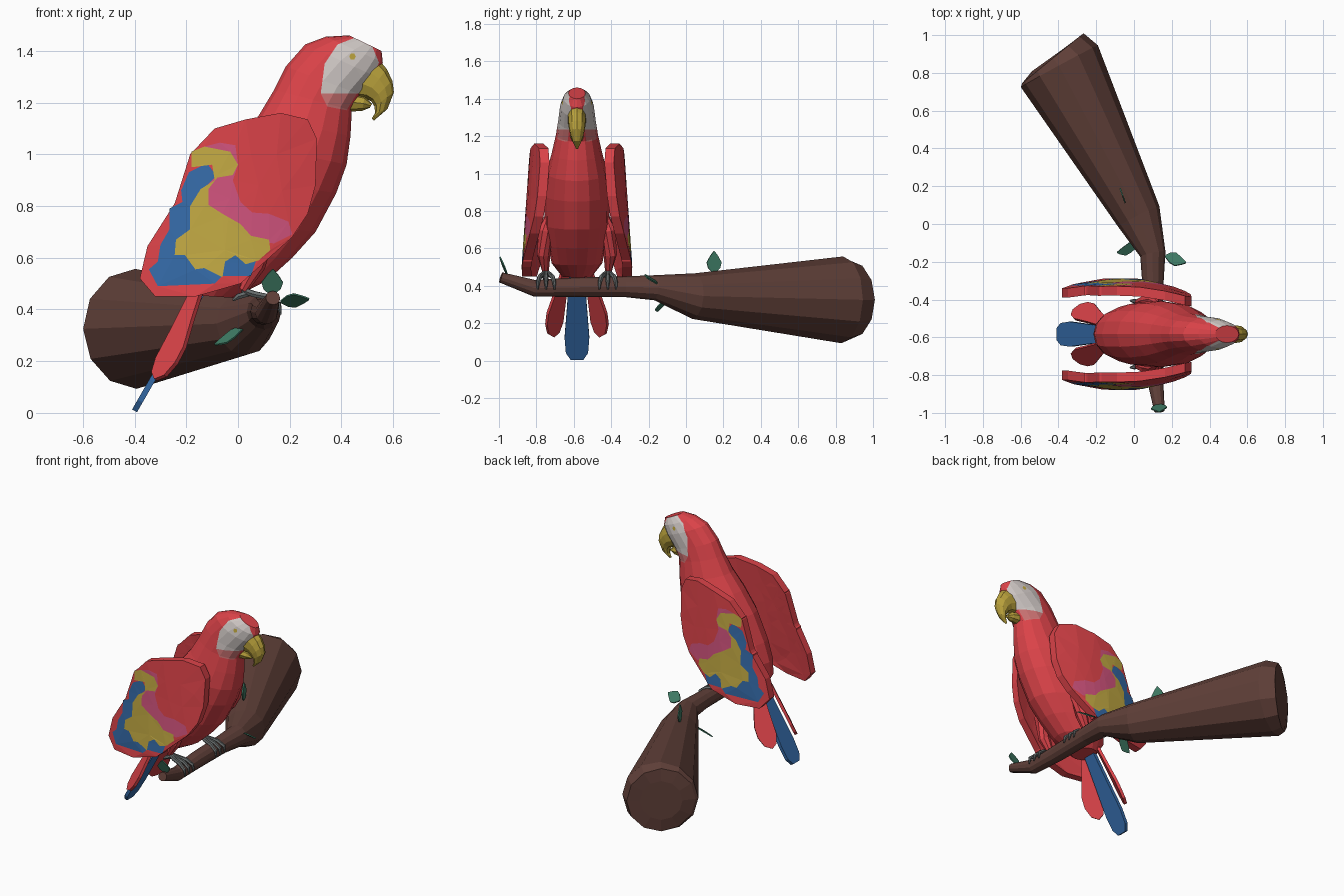
import bpy, bmesh, math
from mathutils import Vector
from mathutils.geometry import delaunay_2d_cdt

if "Cube" in bpy.data.objects:
    bpy.data.objects.remove(bpy.data.objects["Cube"])

Y0 = -0.583  # bird's plane of symmetry


def material(name, r, g, b):
    m = bpy.data.materials.new(name)
    m.diffuse_color = (r, g, b, 1)
    m.use_nodes = True
    m.node_tree.nodes["Principled BSDF"].inputs["Base Color"].default_value = m.diffuse_color
    return m


RED = material("red", .70, .055, .065)
WHITE = material("face white", .62, .57, .55)
BLUSH = material("face blush", .60, .17, .17)
PINK = material("wing pink", .62, .085, .20)
YELLOW = material("wing yellow", .53, .39, .055)
BLUE = material("feather blue", .035, .145, .39)
GOLD = material("beak gold", .49, .36, .045)
BARK = material("bark brown", .115, .05, .04)
GREEN = material("leaf green", .05, .20, .13)
GREY = material("foot grey", .13, .145, .145)


def make(name, verts, faces, mats, idx=None):
    me = bpy.data.meshes.new(name)
    me.from_pydata([tuple(v) for v in verts], [], faces)
    for m in mats:
        me.materials.append(m)
    if idx:
        me.polygons.foreach_set("material_index", idx)
    bm = bmesh.new()
    bm.from_mesh(me)
    bmesh.ops.recalc_face_normals(bm, faces=bm.faces)
    bm.to_mesh(me)
    bm.free()
    ob = bpy.data.objects.new(name, me)
    bpy.context.collection.objects.link(ob)
    return ob


def loft(name, rings, mats):
    n = len(rings[0])
    faces = [(i * n + j, i * n + (j + 1) % n, (i + 1) * n + (j + 1) % n, (i + 1) * n + j)
             for i in range(len(rings) - 1) for j in range(n)]
    faces += [tuple(range(n)), tuple(range((len(rings) - 1) * n, len(rings) * n))]
    return make(name, [v for r in rings for v in r], faces, mats)


def profile_loft(name, pairs, sides, mats):
    """Elliptical rings spanning two side-profile points, with a half width."""
    rings = []
    for ax, az, bx, bz, hw in pairs:
        a, b = Vector((ax, Y0, az)), Vector((bx, Y0, bz))
        c, h = (a + b) / 2, (b - a) / 2
        t = [2 * math.pi * k / sides for k in range(sides)]
        rings.append([c + h * math.cos(u) + Vector((0, hw * math.sin(u), 0)) for u in t])
    return loft(name, rings, mats)


def tube(name, path, sides, mat):
    """Round rings (x, y, z, radius) following a path."""
    p = [Vector(q[:3]) for q in path]
    rings = []
    for i, q in enumerate(path):
        t = (p[min(i + 1, len(p) - 1)] - p[max(i - 1, 0)]).normalized()
        s = t.cross(Vector((0, 0, 1))).normalized()
        u = s.cross(t)
        rings.append([p[i] + q[3] * (s * math.cos(a) + u * math.sin(a))
                      for a in (2 * math.pi * k / sides for k in range(sides))])
    return loft(name, rings, [mat])


def blade(name, base, tip, side, half, widths, thick, mat):
    """Thin leaf or feather with a tapering outline."""
    b, t, s = Vector(base), Vector(tip), Vector(side).normalized()
    n = (t - b).cross(s).normalized() * thick / 2
    loft(name, [[b + (t - b) * f + s * half * w * i + n * j
                 for i, j in ((-1, -1), (1, -1), (1, 1), (-1, 1))] for f, w in widths], [mat])


# Body and head
body = profile_loft("body", [
    (-.17, .455, -.02, .445, .08), (-.215, .53, .11, .51, .135), (-.21, .63, .21, .60, .155),
    (-.17, .75, .30, .70, .172), (-.09, .92, .38, .85, .175), (.0, 1.05, .42, .96, .162),
    (.08, 1.15, .435, 1.07, .135), (.14, 1.25, .44, 1.17, .112), (.185, 1.34, .475, 1.23, .1),
    (.26, 1.425, .535, 1.30, .09), (.34, 1.455, .56, 1.355, .072), (.43, 1.46, .555, 1.40, .045)],
    16, [RED, WHITE, BLUSH, GOLD])

bm = bmesh.new()
bm.from_mesh(body.data)


def paint(poly, index, ymin):
    """Cut a convex side-view polygon into both cheeks and colour it."""
    pts = [Vector((x, 0, z)) for x, z in poly]
    mid = sum(pts, Vector()) / len(pts)
    for s in (-1, 1):
        planes = []
        for a, b in zip(pts, pts[1:] + pts[:1]):
            n = (b - a).cross(Vector((0, 1, 0))).normalized()
            planes.append((a, n if n.dot(mid - a) > 0 else -n))
        planes.append((Vector((0, Y0 + s * ymin, 0)), Vector((0, s, 0))))

        def inside(k):
            return [f for f in bm.faces if f.calc_center_median().z > 1.1
                    and (f.calc_center_median().y - Y0) * s > 0
                    and all(n.dot(f.calc_center_median() - c) > 0 for c, n in planes[:k])]
        for k, (c, n) in enumerate(planes):
            fs = inside(k)
            geom = fs + list({e for f in fs for e in f.edges}) + list({v for f in fs for v in f.verts})
            bmesh.ops.bisect_plane(bm, geom=geom, dist=1e-5, plane_co=c, plane_no=n)
        for f in inside(len(planes)):
            f.material_index = index


# Painted face patches and eyes
paint([(.32, 1.235), (.335, 1.35), (.385, 1.425), (.45, 1.45), (.52, 1.415), (.545, 1.355), (.50, 1.235)], 1, .032)
paint([(.32, 1.235), (.345, 1.185), (.42, 1.17), (.46, 1.235)], 2, .032)
paint([(.443 + .013 * math.cos(k * math.pi / 3), 1.378 + .013 * math.sin(k * math.pi / 3)) for k in range(6)], 3, .02)
bm.to_mesh(body.data)
bm.free()

# Beak
profile_loft("upper_beak", [
    (.53, 1.385, .44, 1.22, .05), (.575, 1.33, .49, 1.218, .048), (.597, 1.285, .515, 1.205, .044),
    (.603, 1.24, .528, 1.185, .036), (.578, 1.175, .53, 1.16, .022), (.525, 1.13, .517, 1.138, .006)], 10, [GOLD])
profile_loft("lower_beak", [
    (.43, 1.24, .43, 1.165, .04), (.49, 1.225, .48, 1.168, .03), (.518, 1.195, .51, 1.18, .012)], 8, [GOLD])

# Wings: outline and painted feather bands in side view
outline = [(.27, 1.135), (.305, 1.06), (.30, .88), (.27, .77), (.21, .68), (.01, .50), (-.165, .45), (-.32, .45),
           (-.38, .52), (-.35, .645), (-.245, .81), (-.185, 1.0), (-.09, 1.1), (.03, 1.135), (.165, 1.16)]
yellow = [(-.18, 1.01), (-.13, 1.03), (-.03, 1.01), (0, .96), (-.02, .92), (-.08, .91), (-.115, .865), (-.115, .805),
          (-.06, .77), (.01, .73), (.05, .685), (.12, .67), (.125, .63), (.08, .59), (.03, .575), (-.01, .61),
          (-.05, .585), (-.06, .525), (-.13, .56), (-.165, .555), (-.205, .61), (-.245, .61), (-.24, .67),
          (-.185, .71), (-.185, .80), (-.145, .865), (-.09, .90), (-.10, .96), (-.18, .95)]
pink = [(-.13, 1.03), (-.07, 1.045), (-.01, 1.035), (0, .96), (-.02, .90), (.01, .815), (.055, .775), (.12, .77),
        (.195, .74), (.21, .69), (.14, .655), (.05, .67), (-.06, .76), (-.13, .80), (-.13, .87), (-.08, .92)]
blue = [(-.22, .86), (-.19, .93), (-.12, .965), (-.085, .92), (-.03, .83), (-.05, .63), (.07, .59), (.05, .53),
        (-.06, .53), (-.09, .50), (-.31, .49), (-.345, .555), (-.31, .585), (-.30, .65), (-.265, .71),
        (-.265, .79), (-.215, .815)]


def within(p, poly):
    hit = False
    for (ax, az), (bx, bz) in zip(poly, poly[1:] + poly[:1]):
        if (az > p[1]) != (bz > p[1]) and p[0] < ax + (p[1] - az) * (bx - ax) / (bz - az):
            hit = not hit
    return hit


pts, edges = [], []
for poly in (outline, yellow, pink, blue):
    k, n = len(pts), len(poly)
    pts += [Vector(p) for p in poly]
    edges += [(k + i, k + (i + 1) % n) for i in range(n)]
pts += [Vector(p) for p in ((.15, 1.0), (.17, .86), (.05, 1.0), (.08, .88), (.24, .95))]
flat, _, tris, *_ = delaunay_2d_cdt(pts, edges, [], 1, 1e-4)
tris = [tuple(t) for t in tris]
colours = []
for t in tris:
    c = sum((flat[i] for i in t), Vector((0, 0))) / 3
    colours.append(next((k for k, p in ((1, yellow), (2, pink), (3, blue)) if within(c, p)), 0))
half_edges = {(t[i], t[(i + 1) % 3]) for t in tris for i in range(3)}
rim = [(a, b) for a, b in half_edges if (b, a) not in half_edges]
N = len(flat)


def wing_offset(p):
    return .3 - .07 * (p[1] - .45) - .48 * (p[0] + .05) ** 2


for s, side in ((-1, "near"), (1, "far")):
    verts = [(p[0], Y0 + s * (wing_offset(p) - d), p[1]) for d in (0, .05) for p in flat]
    faces = tris + [tuple(i + N for i in reversed(t)) for t in tris] + [(b, a, a + N, b + N) for a, b in rim]
    make(side + "_wing", verts, faces, [RED, YELLOW, PINK, BLUE], colours + [0] * (len(faces) - len(tris)))

    # Legs and gripping toes
    tube(side + "_thigh", [(x, Y0 + s * o, z, r) for x, o, z, r in (
        (.12, .155, .78, .015), (.11, .17, .70, .038), (.07, .178, .57, .036), (.02, .168, .475, .018))], 8, RED)
    foot = Y0 + s * .165
    for k in (-1, 0, 1):
        tube(side + "_front_toe", [(.02, foot, .475, .013), (.06, foot + k * .02, .46, .013),
             (.12, foot + k * .035, .447, .013), (.158, foot + k * .043, .42, .011),
             (.165, foot + k * .045, .38, .004)], 6, GREY)
    tube(side + "_back_toe", [(.05, foot, .465, .013), (.0, foot + s * .01, .45, .012), (-.02, foot + s * .012, .435, .005)], 6, GREY)

    # Outer tail feathers
    blade(side + "_tail_feather", (-.14, Y0 + s * .05, .52), (-.30, Y0 + s * .14, .135), (.75, s * .55, .3), .07,
          ((0, .35), (.45, .7), (.75, 1), (.9, .85), (1, .35)), .018, RED)

# Middle tail feather
blade("middle_tail_feather", (-.13, Y0, .48), (-.40, Y0, .008), (0, 1, 0), .066,
      ((0, .6), (.4, .8), (.75, 1), (.92, .9), (1, .5)), .022, BLUE)

# Branch
tube("branch", [(.135, -.99, .445, .028), (.11, -.81, .387, .044), (.10, -.6, .392, .052), (.10, -.32, .395, .056),
                (.10, -.16, .39, .068), (.025, .04, .345, .122), (-.395, .835, .325, .232), (-.43, .877, .325, .21),
                (-.435, .884, .325, .13)], 12, BARK)

# Leaves
for base, tip, side in (((-.06, .15, .465), (-.06, .15, .585), (-.35, 1, 0)),
                        ((.02, -.115, .325), (-.09, -.15, .265), (.2, .8, .6)),
                        ((.165, -.17, .43), (.275, -.205, .44), (.1, .8, -.6)),
                        ((.13, -.955, .455), (.135, -.995, .555), (1, .1, 0))):
    blade("leaf", base, tip, side, .042, ((0, .12), (.25, .8), (.5, 1), (.8, .5), (1, .05)), .007, GREEN)
